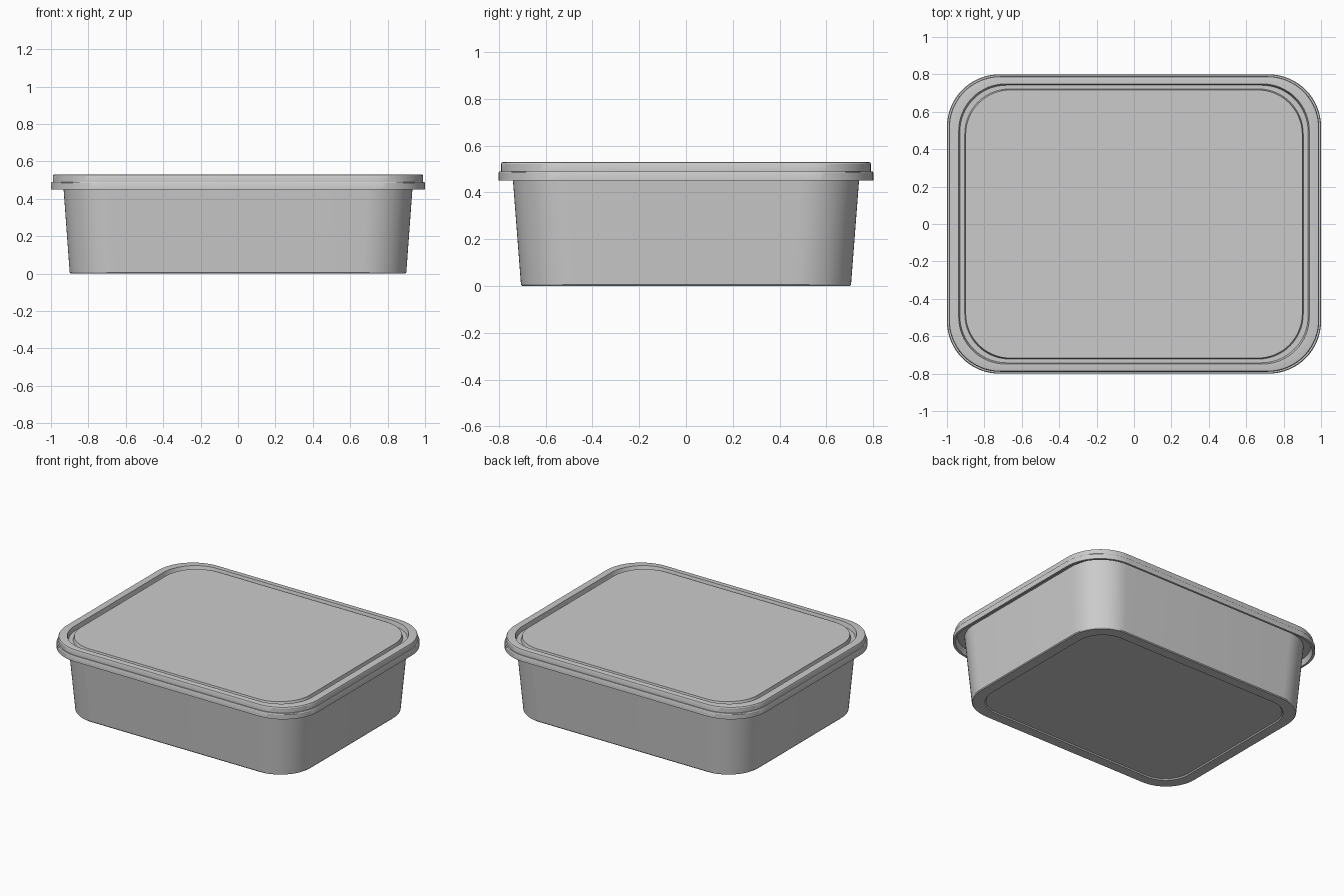
import bpy, bmesh, math

if "Cube" in bpy.data.objects:
    bpy.data.objects.remove(bpy.data.objects["Cube"])


def ring_points(hx, hy, r, z, seg=16):
    """Rounded rectangle outline, counter-clockwise."""
    pts = []
    for i, (sx, sy) in enumerate([(1, 1), (-1, 1), (-1, -1), (1, -1)]):
        for k in range(seg + 1):
            a = math.radians(90 * (i + k / seg))
            pts.append((sx * (hx - r) + r * math.cos(a),
                        sy * (hy - r) + r * math.sin(a), z))
    return pts


def loft(name, rings):
    """Skin a stack of rounded rectangles and cap both ends."""
    bm = bmesh.new()
    loops = [[bm.verts.new(p) for p in ring_points(*r)] for r in rings]
    for a, b in zip(loops, loops[1:]):
        for i in range(len(a)):
            j = (i + 1) % len(a)
            bm.faces.new((a[i], a[j], b[j], b[i]))
    bm.faces.new(loops[0][::-1])
    bm.faces.new(loops[-1])
    bmesh.ops.recalc_face_normals(bm, faces=bm.faces)
    mesh = bpy.data.meshes.new(name)
    bm.to_mesh(mesh)
    bm.free()
    obj = bpy.data.objects.new(name, mesh)
    bpy.context.collection.objects.link(obj)
    bpy.ops.object.select_all(action='DESELECT')
    obj.select_set(True)
    bpy.context.view_layer.objects.active = obj
    bpy.ops.object.shade_smooth_by_angle(angle=math.radians(30))
    return obj


# Tapered tub: recessed base, outer wall, rim, inner wall, floor
loft("tub", [
    (0.82, 0.625, 0.19, 0.008),
    (0.825, 0.63, 0.19, 0.0),
    (0.895, 0.70, 0.235, 0.0),
    (0.90, 0.705, 0.24, 0.006),
    (0.935, 0.742, 0.25, 0.485),
    (0.915, 0.722, 0.24, 0.485),
    (0.88, 0.685, 0.22, 0.03),
])

# Lid: underside, hollow skirt, stepped rim, groove, raised panel
loft("lid", [
    (0.88, 0.70, 0.22, 0.49),
    (0.975, 0.775, 0.265, 0.49),
    (0.985, 0.785, 0.27, 0.45),
    (1.0, 0.80, 0.28, 0.45),
    (1.0, 0.80, 0.28, 0.484),
    (0.997, 0.797, 0.28, 0.49),
    (0.99, 0.79, 0.275, 0.49),
    (0.99, 0.79, 0.275, 0.522),
    (0.987, 0.787, 0.274, 0.528),
    (0.98, 0.78, 0.27, 0.53),
    (0.937, 0.749, 0.25, 0.53),
    (0.931, 0.742, 0.25, 0.50),
    (0.905, 0.722, 0.24, 0.50),
    (0.90, 0.717, 0.24, 0.525),
])
